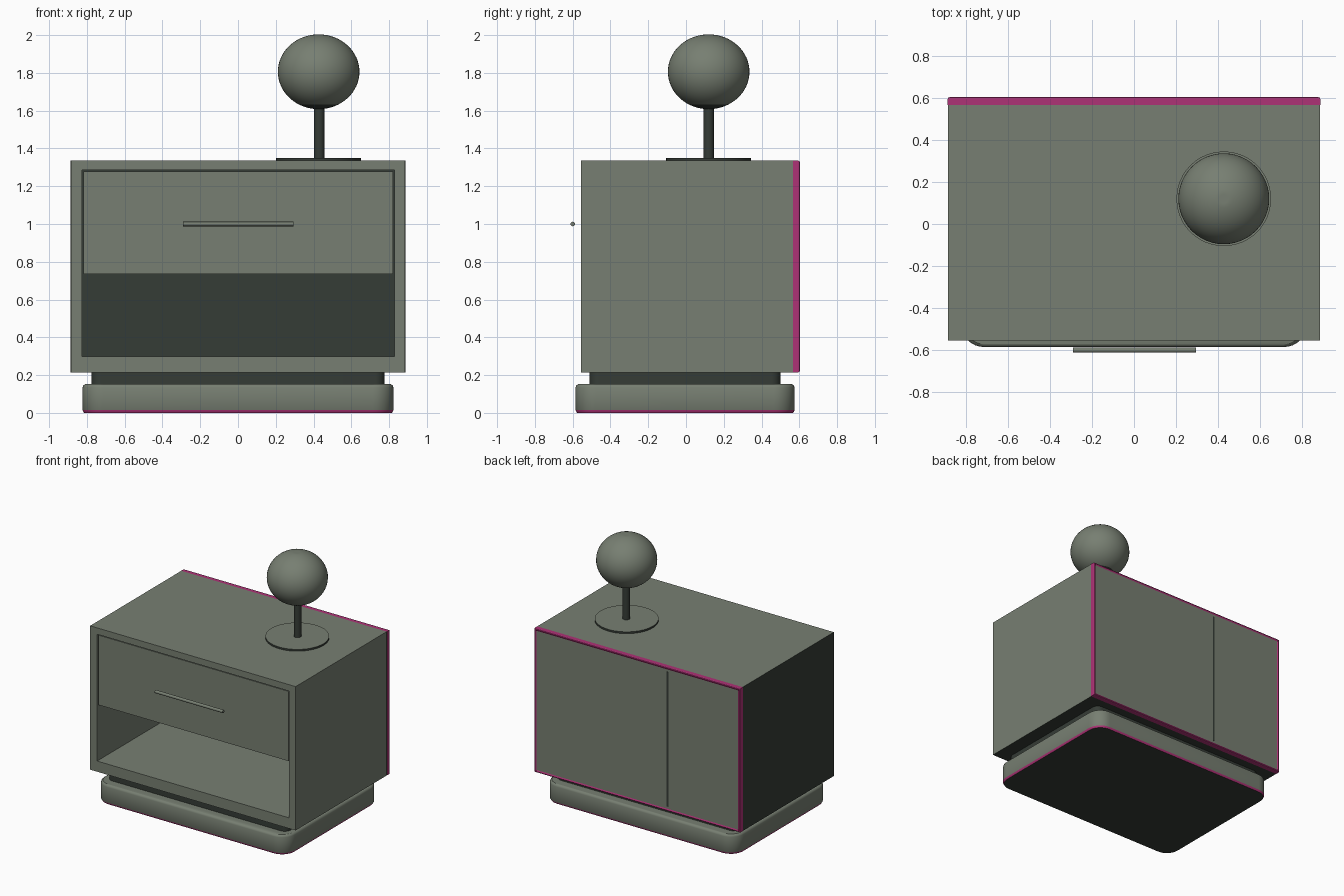
import bpy, bmesh, math

if "Cube" in bpy.data.objects:
    bpy.data.objects.remove(bpy.data.objects["Cube"])

def mat(name, c):
    m = bpy.data.materials.new(name)
    m.diffuse_color = (*c, 1)
    m.use_nodes = True
    m.node_tree.nodes["Principled BSDF"].inputs["Base Color"].default_value = m.diffuse_color
    return m

GREEN = mat("sage_green", (0.185, 0.212, 0.168))
DARK = mat("dark_green", (0.036, 0.045, 0.037))
PINK = mat("magenta_edge", (0.42, 0.032, 0.18))
MATS = [GREEN, DARK, PINK]

def finish(name, bm, smooth=False):
    bmesh.ops.recalc_face_normals(bm, faces=bm.faces[:])
    me = bpy.data.meshes.new(name)
    bm.to_mesh(me)
    bm.free()
    for m in MATS:
        me.materials.append(m)
    ob = bpy.data.objects.new(name, me)
    bpy.context.collection.objects.link(ob)
    if smooth:
        bpy.ops.object.select_all(action='DESELECT')
        ob.select_set(True)
        bpy.context.view_layer.objects.active = ob
        bpy.ops.object.shade_smooth_by_angle(angle=math.radians(35))
    return ob

def box_bm(x0, x1, y0, y1, z0, z1, rule=None):
    bm = bmesh.new()
    bmesh.ops.create_cube(bm, size=1)
    for v in bm.verts:
        v.co = ((x0 + x1) / 2 + v.co.x * (x1 - x0),
                (y0 + y1) / 2 + v.co.y * (y1 - y0),
                (z0 + z1) / 2 + v.co.z * (z1 - z0))
    bm.normal_update()
    if rule:
        for f in bm.faces:
            f.material_index = rule(f.normal)
    return bm

def box(name, *args, rule=None):
    return finish(name, box_bm(*args, rule=rule))

def rounded_slab(name, hx, y0, y1, r, layers):
    # layers: (z, inset, material of the band below)
    bm = bmesh.new()
    rings = []
    cy, hy = (y0 + y1) / 2, (y1 - y0) / 2
    for z, inset, _ in layers:
        ring = []
        for q, (sx, sy) in enumerate([(1, 1), (-1, 1), (-1, -1), (1, -1)]):
            for k in range(9):
                a = math.pi / 2 * (q + k / 8)
                ring.append(bm.verts.new((sx * (hx - r) + (r - inset) * math.cos(a),
                                          cy + sy * (hy - r) + (r - inset) * math.sin(a), z)))
        rings.append(ring)
    n = len(rings[0])
    for i in range(len(rings) - 1):
        for j in range(n):
            k = (j + 1) % n
            f = bm.faces.new((rings[i][j], rings[i][k], rings[i + 1][k], rings[i + 1][j]))
            f.material_index = layers[i + 1][2]
    bm.faces.new(rings[0][::-1]).material_index = 1
    bm.faces.new(rings[-1]).material_index = layers[-1][2]
    return finish(name, bm, True)

def lathe(name, cx, cy, profile, rule, seg=48):
    bm = bmesh.new()
    vs = [bm.verts.new((cx + r, cy, z)) for r, z in profile]
    es = [bm.edges.new(p) for p in zip(vs, vs[1:])]
    bmesh.ops.spin(bm, geom=vs + es, cent=(cx, cy, 0), axis=(0, 0, 1),
                   angle=2 * math.pi, steps=seg)
    bmesh.ops.remove_doubles(bm, verts=bm.verts[:], dist=1e-5)
    bmesh.ops.recalc_face_normals(bm, faces=bm.faces[:])
    for f in bm.faces:
        f.material_index = rule(f)
    return finish(name, bm, True)

# plinth with coloured bottom edge, and the recessed neck above it
rounded_slab("plinth", 0.823, -0.585, 0.575, 0.11,
             [(0, 0.008, 0), (0.014, 0, 2), (0.135, 0, 0), (0.145, 0.004, 0), (0.152, 0.014, 0)])
rounded_slab("plinth_neck", 0.775, -0.51, 0.50, 0.05, [(0.14, 0, 1), (0.225, 0, 1)])

# cabinet shell: dark on the outer left side and underneath
F, B = -0.555, 0.566
box("left_side", -0.885, -0.825, F, B, 0.215, 1.335,
    rule=lambda n: 1 if n.x < -0.5 or n.z < -0.5 else 0)
box("right_side", 0.828, 0.885, F, B, 0.215, 1.335, rule=lambda n: 1 if n.z < -0.5 else 0)
box("cabinet_top", -0.825, 0.828, F, B, 1.285, 1.335)
box("cabinet_floor", -0.825, 0.828, F, B, 0.215, 0.298, rule=lambda n: 1 if n.z < -0.5 else 0)

# back panel: coloured rim around an inset panel, dark towards the shelf
bm = box_bm(-0.886, 0.886, 0.566, 0.603, 0.215, 1.335, rule=lambda n: 1 if n.y < -0.5 else 2)
back = [f for f in bm.faces if f.normal.y > 0.5]
rim_edges = list(back[0].edges)
bmesh.ops.bevel(bm, geom=rim_edges, offset=0.008, segments=2, affect='EDGES', profile=0.5)
for f in bm.faces:
    if f.normal.y < 0.5:
        f.material_index = 1 if f.normal.y < -0.5 else 2
back = max(bm.faces, key=lambda f: f.normal.y * f.calc_area())
bmesh.ops.inset_region(bm, faces=[back], thickness=0.014, depth=-0.005)
for f in bm.faces:
    if f is not back and f.normal.y > -0.5:
        f.material_index = 2
back.material_index = 0
finish("back_panel", bm)
box("back_seam", -0.268, -0.254, 0.595, 0.600, 0.25, 1.30, rule=lambda n: 1)

# drawer and its bar handle
box("drawer", -0.817, 0.82, F + 0.006, 0.55, 0.735, 1.278, rule=lambda n: 1 if n.z < -0.5 else 0)
bm = bmesh.new()
bmesh.ops.create_cone(bm, cap_ends=True, segments=16, radius1=0.012, radius2=0.012, depth=0.585)
for v in bm.verts:
    v.co = (v.co.z + 0.002, v.co.x - 0.60, v.co.y + 1.0)
finish("drawer_handle", bm, True)

# lamp: foot disc, stem and globe
LX, LY = 0.427, 0.12
lathe("lamp_foot", LX, LY, [(0, 1.333), (0.225, 1.333), (0.225, 1.349), (0, 1.349)],
      lambda f: 0 if f.normal.z > 0.5 else 1)
lathe("lamp_stem", LX + 0.003, LY, [(0, 1.345), (0.027, 1.345), (0.027, 1.625), (0, 1.625)],
      lambda f: 1, 24)
globe = [(0.216 * math.sin(math.pi * i / 32), 1.806 - 0.198 * math.cos(math.pi * i / 32) * (1 if i > 16 else 1.0))
         for i in range(33)]
globe[0] = (0, globe[0][1])
globe[-1] = (0, 2.0)
lathe("lamp_globe", LX, LY, globe, lambda f: 1 if f.calc_center_median().z < 1.632 else 0)
